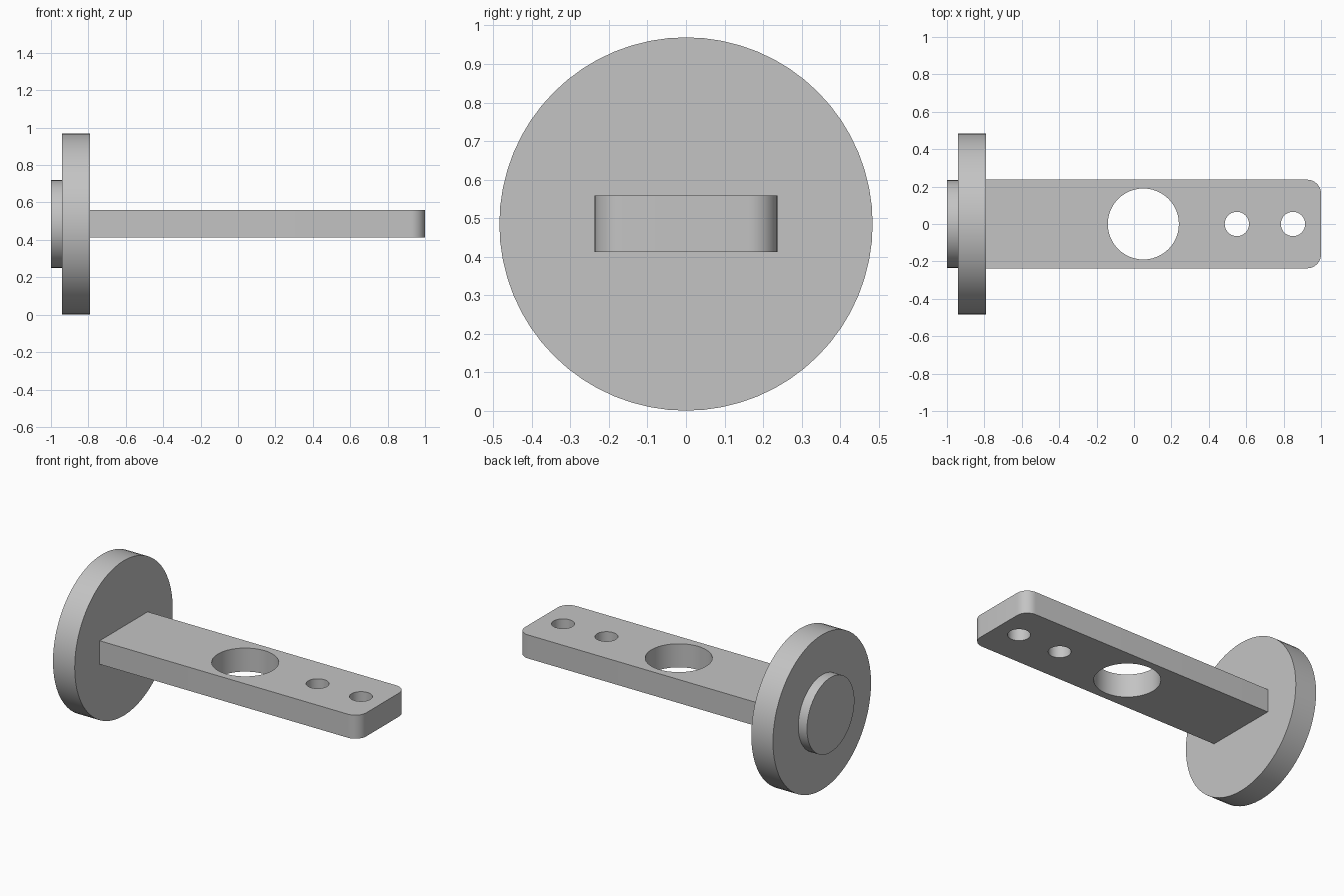
import bpy, bmesh, math
from mathutils import Matrix

cube = bpy.data.objects.get("Cube")
if cube:
    bpy.data.objects.remove(cube, do_unlink=True)

AXIS_Z = 0.485

# Single grey material
grey = bpy.data.materials.new("plain grey")
grey.use_nodes = True
colour = (0.55, 0.55, 0.55, 1)
grey.diffuse_color = colour
grey.node_tree.nodes["Principled BSDF"].inputs["Base Color"].default_value = colour


def make_object(name, bm):
    bmesh.ops.recalc_face_normals(bm, faces=bm.faces)
    mesh = bpy.data.meshes.new(name)
    bm.to_mesh(mesh)
    bm.free()
    mesh.materials.append(grey)
    obj = bpy.data.objects.new(name, mesh)
    bpy.context.collection.objects.link(obj)
    return obj


def cylinder(name, radius, depth, matrix, segments):
    bm = bmesh.new()
    bmesh.ops.create_cone(bm, cap_ends=True, segments=segments, radius1=radius,
                          radius2=radius, depth=depth, matrix=matrix)
    return make_object(name, bm)


def disc(name, radius, x0, x1):
    matrix = (Matrix.Translation(((x0 + x1) / 2, 0, AXIS_Z))
              @ Matrix.Rotation(math.pi / 2, 4, 'Y'))
    return cylinder(name, radius, x1 - x0, matrix, 64)


def activate(obj):
    bpy.ops.object.select_all(action='DESELECT')
    obj.select_set(True)
    bpy.context.view_layer.objects.active = obj


# Round flange and the small boss on its outer face
flange = disc("flange", 0.484, -0.94, -0.79)
boss = disc("boss", 0.234, -1.0, -0.94)

# Flat bar with rounded corners at the free end
x0, x1, half_width, thickness = -0.79, 1.0, 0.237, 0.147
bm = bmesh.new()
bmesh.ops.create_cube(bm, size=1, matrix=Matrix.Translation(((x0 + x1) / 2, 0, AXIS_Z + 0.001))
                      @ Matrix.Diagonal((x1 - x0, 2 * half_width, thickness, 1)))
corners = [e for e in bm.edges
           if all(v.co.x > 0.9 for v in e.verts)
           and abs(e.verts[0].co.z - e.verts[1].co.z) > 0.1]
bmesh.ops.bevel(bm, geom=corners, offset=0.075, segments=10, profile=0.5, affect='EDGES')
bar = make_object("bar", bm)

# One large and two small holes through the bar
for x, radius in ((0.05, 0.19), (0.55, 0.065), (0.85, 0.065)):
    cutter = cylinder("hole_cutter", radius, 1, Matrix.Translation((x, 0, AXIS_Z)), 48)
    cutter.hide_render = True
    activate(bar)
    cut = bar.modifiers.new("hole", 'BOOLEAN')
    cut.operation = 'DIFFERENCE'
    cut.solver = 'EXACT'
    cut.object = cutter
    bpy.ops.object.modifier_apply(modifier=cut.name)
    bpy.data.objects.remove(cutter, do_unlink=True)

# Smooth round walls, sharp rims
for obj in (flange, boss, bar):
    activate(obj)
    bpy.ops.object.shade_smooth_by_angle(angle=math.radians(30))
